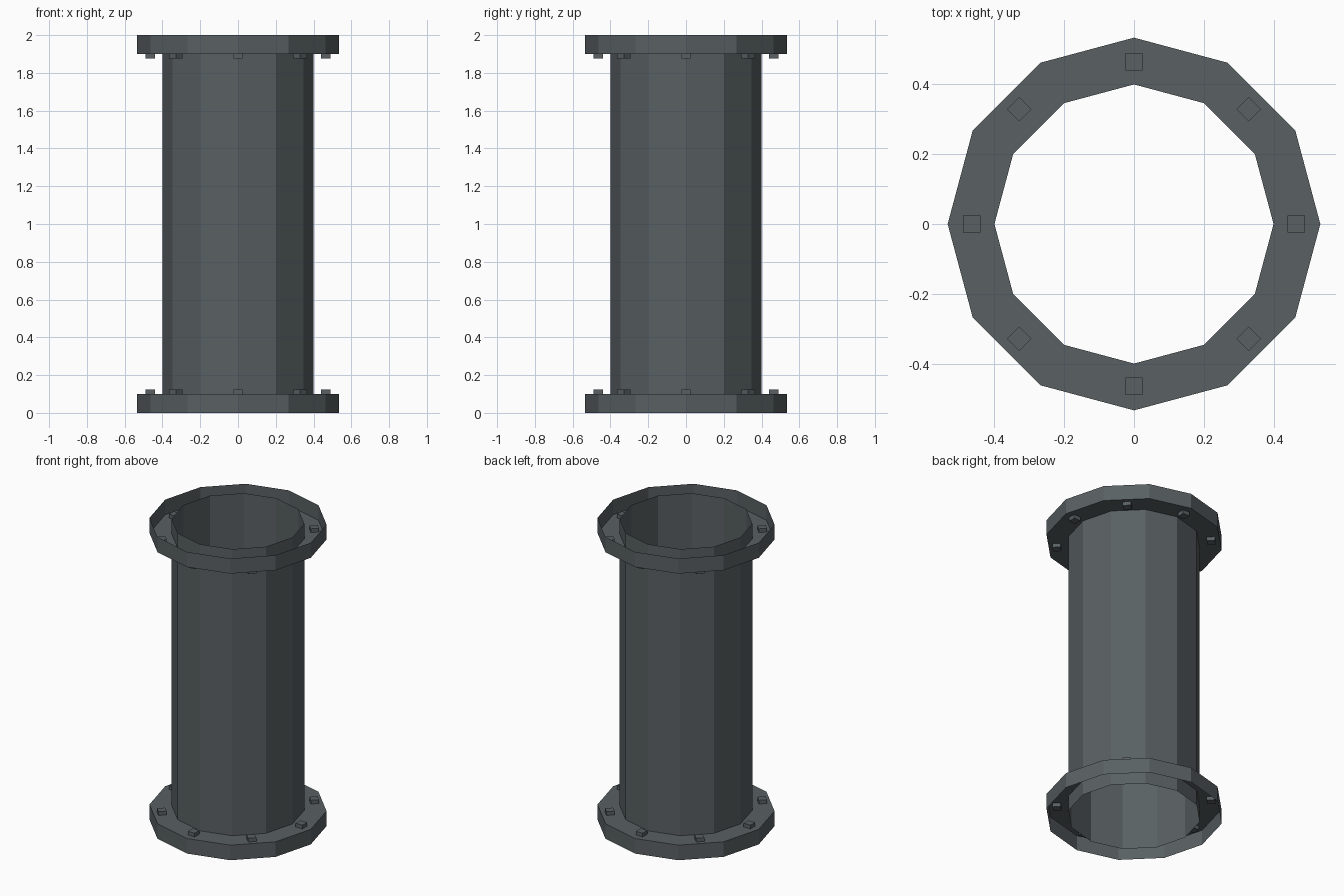
import bpy, bmesh
from math import cos, sin, pi
from mathutils import Matrix

if "Cube" in bpy.data.objects:
    bpy.data.objects.remove(bpy.data.objects["Cube"])

SIDES, PIPE_R, FLANGE_R, BOLT_R, BOLT = 12, 0.4, 0.534, 0.465, 0.05

steel = bpy.data.materials.new("dark_steel")
steel.diffuse_color = (0.1, 0.118, 0.124, 1)
steel.use_nodes = True
steel.node_tree.nodes["Principled BSDF"].inputs["Base Color"].default_value = steel.diffuse_color


def add_object(name, bm):
    mesh = bpy.data.meshes.new(name)
    bm.to_mesh(mesh)
    bm.free()
    mesh.materials.append(steel)
    bpy.context.collection.objects.link(bpy.data.objects.new(name, mesh))


def lathe(name, profile):
    """Sweep an open (radius, z) profile round the z axis into a thin shell."""
    bm = bmesh.new()
    rings = [[bm.verts.new((r * cos(2 * pi * i / SIDES), r * sin(2 * pi * i / SIDES), z))
              for i in range(SIDES)] for r, z in profile]
    for a, b in zip(rings, rings[1:]):
        for i in range(SIDES):
            j = (i + 1) % SIDES
            bm.faces.new((a[i], a[j], b[j], b[i]))
    add_object(name, bm)


def bolt_circle(name, z):
    """Eight small blocks pushed through the flange plate."""
    bm = bmesh.new()
    for k in range(8):
        place = Matrix.Rotation(k * pi / 4, 4, 'Z') @ Matrix.Translation((BOLT_R, 0, z))
        bmesh.ops.create_cube(bm, size=BOLT, matrix=place)
    add_object(name, bm)


# Open pipe
lathe("pipe", [(PIPE_R, 0), (PIPE_R, 2)])

# Flanges: rim wall plus one plate on the inner side, open at the pipe end
lathe("bottom_flange", [(FLANGE_R, 0), (FLANGE_R, 0.1), (PIPE_R, 0.1)])
lathe("top_flange", [(PIPE_R, 1.9), (FLANGE_R, 1.9), (FLANGE_R, 2)])

# Bolts
bolt_circle("bottom_bolts", 0.1)
bolt_circle("top_bolts", 1.9)
